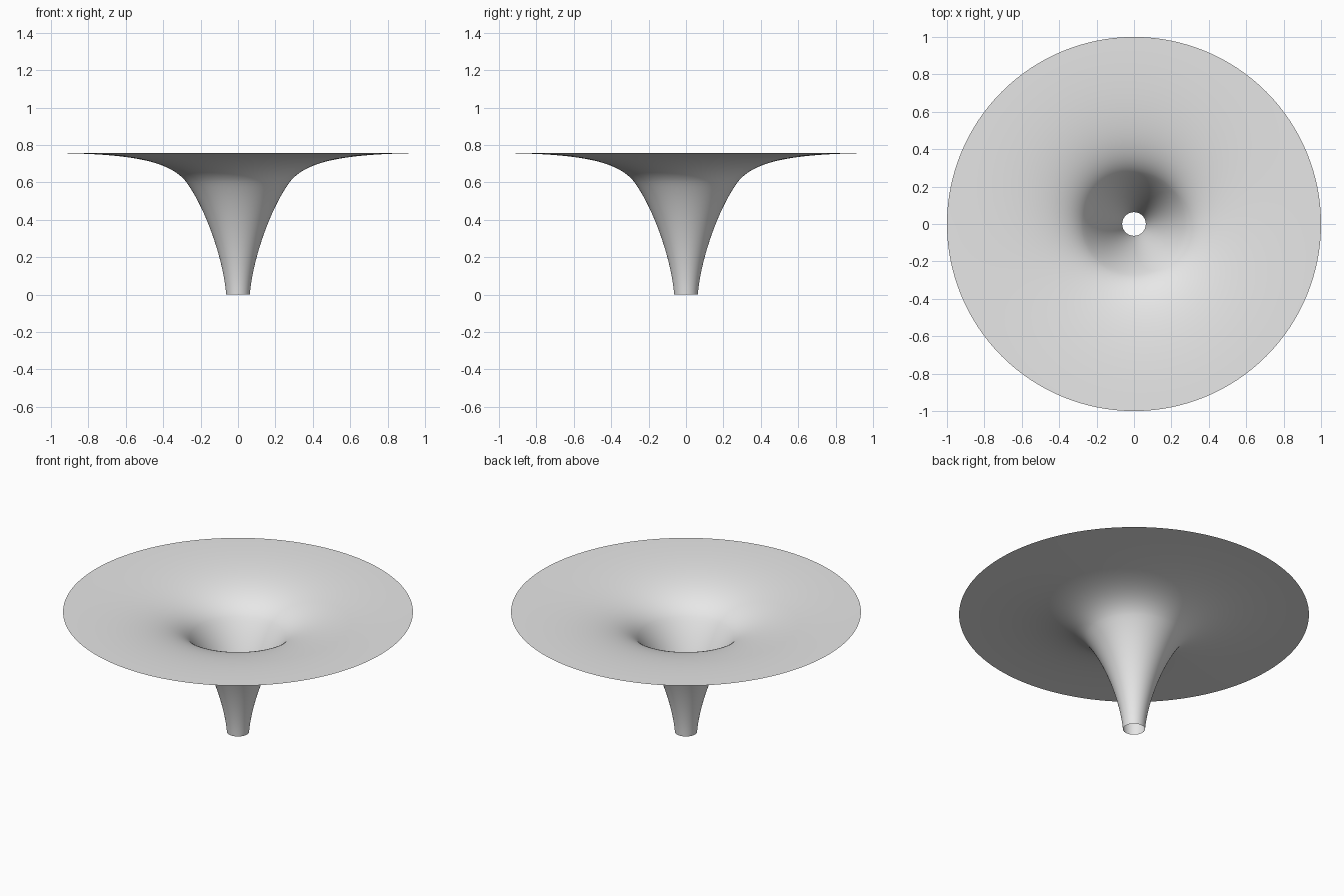
import bpy
import bmesh
from math import tau
from mathutils import Vector
from mathutils.geometry import interpolate_bezier

cube = bpy.data.objects.get("Cube")
if cube:
    bpy.data.objects.remove(cube, do_unlink=True)

SEGMENTS = 128

# Flat grey material
grey = bpy.data.materials.new("light_grey")
grey.use_nodes = True
colour = (0.8, 0.8, 0.8, 1)
grey.diffuse_color = colour
grey.node_tree.nodes["Principled BSDF"].inputs["Base Color"].default_value = colour

# Profile from the open throat, through the bend, out to the flat rim (radius, height)
throat = [(0.063, 0), (0.08, 0.2), (0.175, 0.46), (0.275, 0.6)]
flare = [(0.275, 0.6), (0.36, 0.71), (0.55, 0.754), (1, 0.757)]


def sample(points, count):
    return interpolate_bezier(*[Vector((r, 0, z)) for r, z in points], count)


profile = sample(throat, 20) + sample(flare, 28)[1:]

# Revolve the profile into a single open surface
bm = bmesh.new()
verts = [bm.verts.new(p) for p in profile]
edges = [bm.edges.new(pair) for pair in zip(verts, verts[1:])]
bmesh.ops.spin(bm, geom=verts + edges, cent=(0, 0, 0), axis=(0, 0, 1),
               angle=tau, steps=SEGMENTS, use_merge=True)
bmesh.ops.remove_doubles(bm, verts=bm.verts[:], dist=0.0001)
bm.normal_update()
if sum(f.normal.z for f in bm.faces) < 0:
    bmesh.ops.reverse_faces(bm, faces=bm.faces[:])
for face in bm.faces:
    face.smooth = True

mesh = bpy.data.meshes.new("funnel")
bm.to_mesh(mesh)
bm.free()
mesh.materials.append(grey)
funnel = bpy.data.objects.new("funnel", mesh)
bpy.context.collection.objects.link(funnel)
